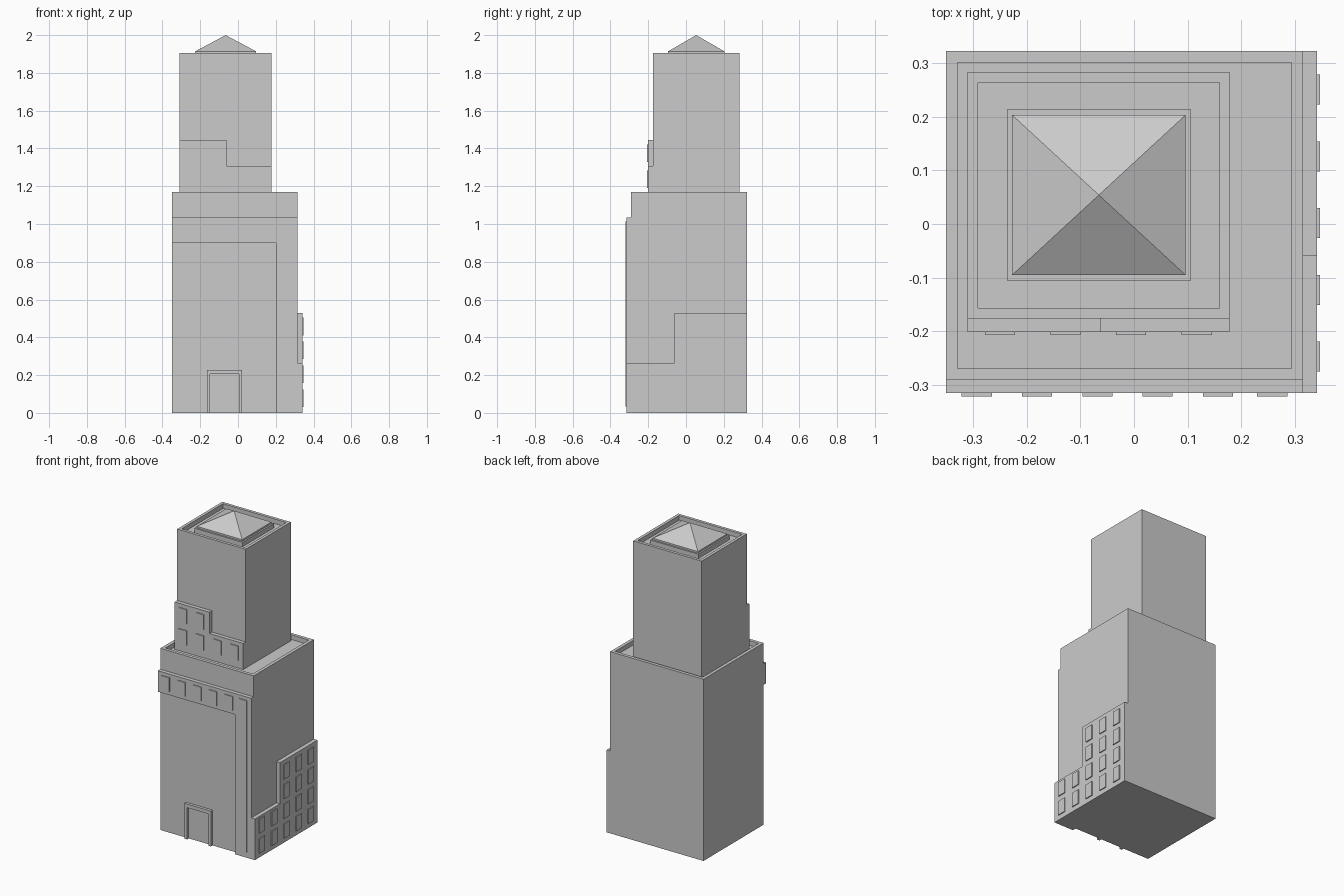
import bpy
import bmesh
from mathutils import Vector

cube = bpy.data.objects.get("Cube")
if cube:
    bpy.data.objects.remove(cube, do_unlink=True)

# One stone colour for everything
stone = bpy.data.materials.new("light_grey_stone")
stone.use_nodes = True
GREY = (0.6, 0.6, 0.6, 1.0)
stone.diffuse_color = GREY
stone.node_tree.nodes["Principled BSDF"].inputs["Base Color"].default_value = GREY


def finish(name, bm):
    bmesh.ops.recalc_face_normals(bm, faces=bm.faces)
    mesh = bpy.data.meshes.new(name)
    bm.to_mesh(mesh)
    bm.free()
    mesh.materials.append(stone)
    obj = bpy.data.objects.new(name, mesh)
    bpy.context.collection.objects.link(obj)
    return obj


def prism(bm, points, depth):
    """Extrude a planar outline along the depth vector."""
    face = bm.faces.new([bm.verts.new(p) for p in points])
    ext = bmesh.ops.extrude_face_region(bm, geom=[face], use_keep_orig=True)
    moved = [v for v in ext["geom"] if isinstance(v, bmesh.types.BMVert)]
    bmesh.ops.translate(bm, verts=moved, vec=Vector(depth))


def box(bm, x, y, z):
    base = [(x[0], y[0], z[0]), (x[1], y[0], z[0]), (x[1], y[1], z[0]), (x[0], y[1], z[0])]
    prism(bm, base, (0, 0, z[1] - z[0]))


def rimmed_tower(name, x, y, z, rim, drop):
    """Block whose roof is sunk behind a narrow parapet."""
    bm = bmesh.new()
    box(bm, x, y, z)
    bm.normal_update()
    bmesh.ops.recalc_face_normals(bm, faces=bm.faces)
    roof = max(bm.faces, key=lambda f: f.calc_center_median().z)
    bmesh.ops.inset_region(bm, faces=[roof], thickness=rim)
    ext = bmesh.ops.extrude_face_region(bm, geom=[roof])
    moved = [v for v in ext["geom"] if isinstance(v, bmesh.types.BMVert)]
    bmesh.ops.translate(bm, verts=moved, vec=(0, 0, -drop))
    if roof.is_valid:
        bmesh.ops.delete(bm, geom=[roof], context="FACES_ONLY")
    return finish(name, bm)


def front_panel(name, outline, back, front):
    bm = bmesh.new()
    prism(bm, [(x, back, z) for x, z in outline], (0, front - back, 0))
    return finish(name, bm)


PLATE = 0.006      # window plate thickness
HALF = 0.028       # half a window's width
TALL = 0.093       # window height

# Tower blocks
LEFT, WALL_R, WALL_F, BACK = -0.35, 0.315, -0.29, 0.322
SLAB_F, SIDE_X = -0.315, 0.341
FLOOR = 1.14
rimmed_tower("lower_tower", (LEFT, WALL_R), (WALL_F, BACK), (0, 1.17), 0.03, 0.03)
rimmed_tower("upper_tower", (-0.31, 0.178), (-0.176, 0.283), (FLOOR, 1.905), 0.027, 0.03)

# Roof plinth and pyramid cap
bm = bmesh.new()
box(bm, (-0.237, 0.106), (-0.105, 0.213), (1.875, 1.903))
finish("roof_plinth", bm)

bm = bmesh.new()
box(bm, (-0.227, 0.096), (-0.095, 0.203), (1.903, 1.914))
bm.normal_update()
top = max(bm.faces, key=lambda f: f.calc_center_median().z)
tip = bmesh.ops.poke(bm, faces=[top])["verts"][0]
tip.co.z = 2.0
finish("pyramid_cap", bm)

# Front facade: band across the top with a column down its left side
front_panel("facade_band_and_column",
            [(LEFT, 0.9), (0.2, 0.9), (0.2, 0), (WALL_R, 0), (WALL_R, 1.035), (LEFT, 1.035)],
            WALL_F, SLAB_F)

bm = bmesh.new()
for i in range(5):
    cx = -0.293 + i * 0.1123
    box(bm, (cx - HALF, cx + HALF), (SLAB_F - PLATE, SLAB_F), (0.923, 1.013))
finish("band_windows", bm)

bm = bmesh.new()
box(bm, (0.229, 0.286), (SLAB_F - PLATE, SLAB_F), (0.035, 1.013))
finish("column_window", bm)

# Door surround
front_panel("door_frame",
            [(-0.165, 0), (-0.165, 0.228), (0.022, 0.228), (0.022, 0),
             (0.005, 0), (0.005, 0.205), (-0.148, 0.205), (-0.148, 0)],
            WALL_F, -0.308)

# Stepped panel on the left side with its windows
bm = bmesh.new()
steps = [(SLAB_F, 0), (BACK, 0), (BACK, 0.53), (-0.06, 0.53), (-0.06, 0.265), (SLAB_F, 0.265)]
prism(bm, [(WALL_R, y, z) for y, z in steps], (SIDE_X - WALL_R, 0, 0))
finish("side_panel", bm)

bm = bmesh.new()
for col in range(5):
    cy = -0.247 + col * 0.1243
    for row in range(2 if col < 2 else 4):
        z = 0.03 + row * 0.127
        box(bm, (SIDE_X, SIDE_X + PLATE), (cy - HALF, cy + HALF), (z, z + TALL))
finish("side_windows", bm)

# Stepped panel on the upper tower with its windows
UP_F = -0.201
front_panel("upper_panel",
            [(-0.31, FLOOR), (0.178, FLOOR), (0.178, 1.308), (-0.062, 1.308),
             (-0.062, 1.445), (-0.31, 1.445)],
            -0.176, UP_F)

bm = bmesh.new()
for col in range(4):
    cx = -0.25 + col * 0.1223
    for row in range(2 if col < 2 else 1):
        z = 1.19 + row * 0.137
        box(bm, (cx - HALF, cx + HALF), (UP_F - PLATE, UP_F), (z, z + TALL))
finish("upper_windows", bm)
